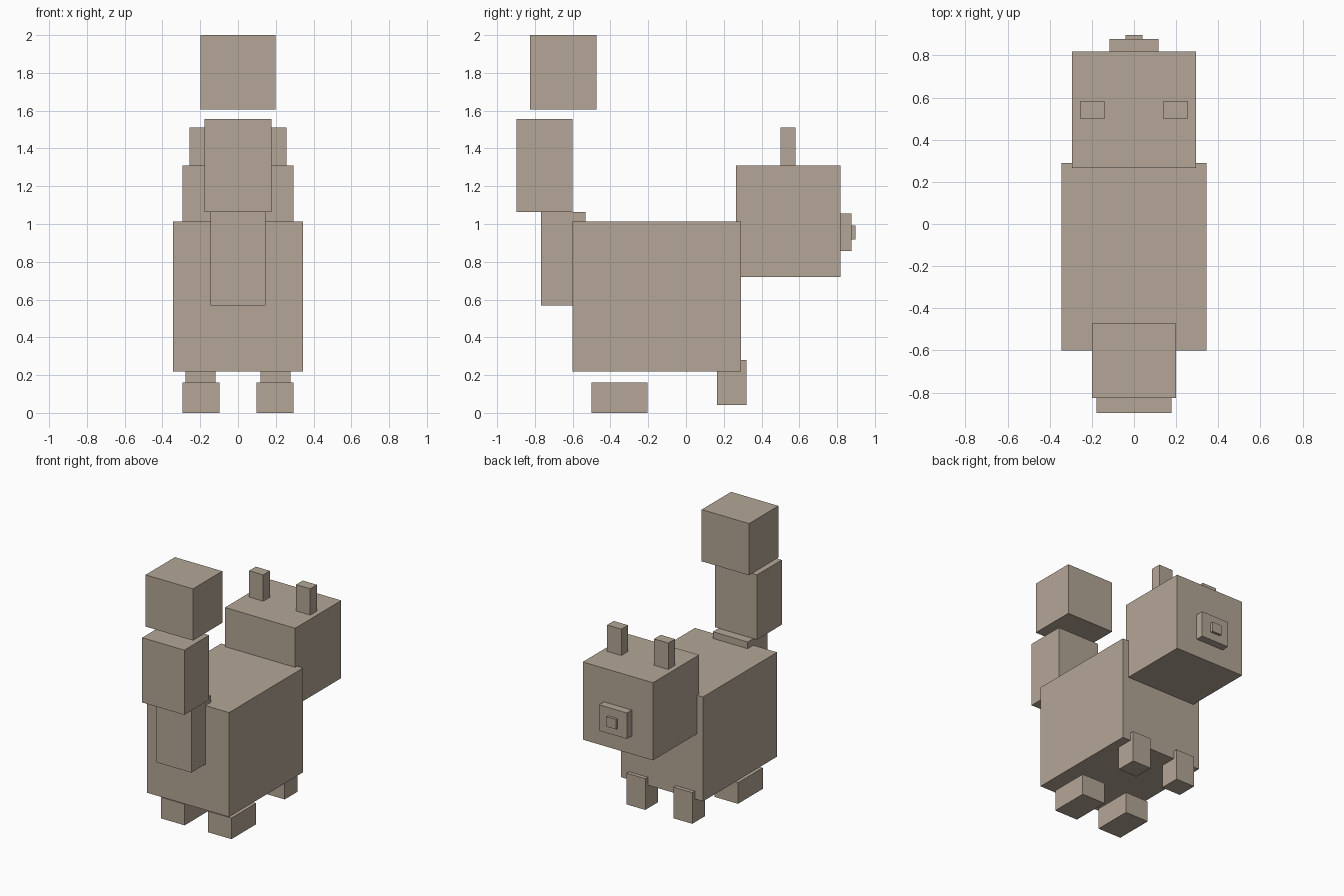
import bpy
import bmesh

if "Cube" in bpy.data.objects:
    bpy.data.objects.remove(bpy.data.objects["Cube"])

fur = bpy.data.materials.new("taupe_fur")
fur.diffuse_color = (0.456, 0.381, 0.305, 1.0)
fur.use_nodes = True
fur.node_tree.nodes["Principled BSDF"].inputs["Base Color"].default_value = fur.diffuse_color


def box(name, x, y, z):
    """Axis-aligned box from (min, max) pairs."""
    bm = bmesh.new()
    bmesh.ops.create_cube(bm, size=1.0)
    for v in bm.verts:
        for i, (lo, hi) in enumerate((x, y, z)):
            v.co[i] = lo if v.co[i] < 0 else hi
    mesh = bpy.data.meshes.new(name)
    bm.to_mesh(mesh)
    bm.free()
    mesh.materials.append(fur)
    obj = bpy.data.objects.new(name, mesh)
    bpy.context.collection.objects.link(obj)
    return obj


def centred(name, half_width, y, z):
    return box(name, (-half_width, half_width), y, z)


def pair(name, x, y, z):
    box("right_" + name, x, y, z)
    box("left_" + name, (-x[1], -x[0]), y, z)


# Body and head
centred("body", 0.345, (-0.60, 0.29), (0.22, 1.013))
centred("head", 0.295, (0.265, 0.818), (0.72, 1.31))
centred("snout", 0.117, (0.80, 0.877), (0.858, 1.055))
centred("nose", 0.04, (0.86, 0.897), (0.917, 0.992))
pair("ear", (0.138, 0.257), (0.50, 0.58), (1.30, 1.51))

# Legs
pair("front_leg", (0.118, 0.277), (0.165, 0.32), (0.043, 0.28))
pair("hind_foot", (0.098, 0.295), (-0.50, -0.203), (0.0, 0.16))

# Tail, in three rising blocks
centred("tail_base", 0.146, (-0.768, -0.532), (0.568, 1.064))
centred("tail_middle", 0.177, (-0.897, -0.60), (1.064, 1.556))
centred("tail_tip", 0.199, (-0.825, -0.473), (1.607, 2.0))
